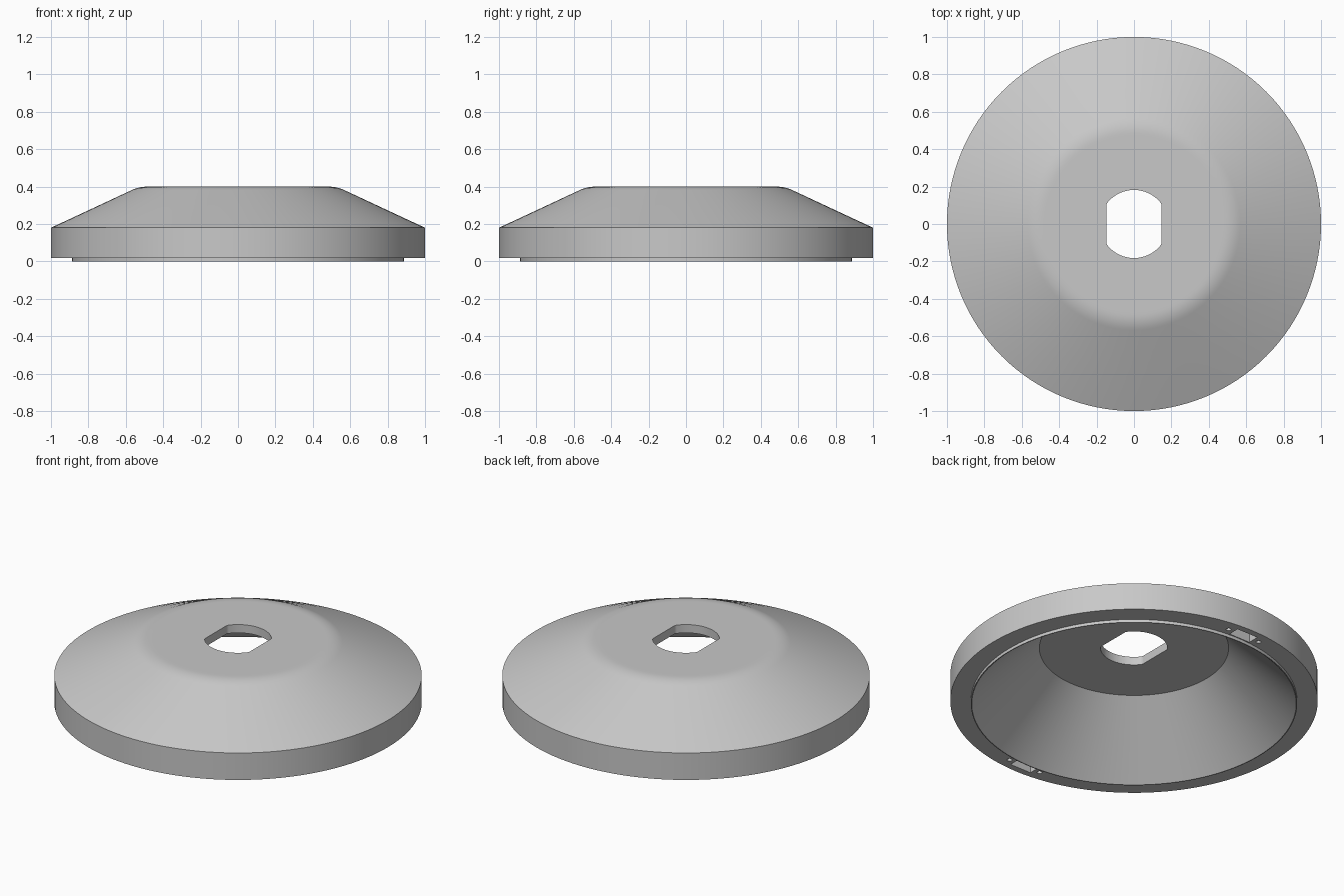
import bpy
import bmesh
from math import sin, cos, tan, pi, radians
from mathutils import Matrix, Vector

if "Cube" in bpy.data.objects:
    bpy.data.objects.remove(bpy.data.objects["Cube"], do_unlink=True)

SEGMENTS = 128
SLOPE = radians(25)

grey = bpy.data.materials.new("plain_grey")
grey.use_nodes = True
COLOUR = (0.58, 0.58, 0.58, 1)
grey.diffuse_color = COLOUR
grey.node_tree.nodes["Principled BSDF"].inputs["Base Color"].default_value = COLOUR


def make_object(name, bm):
    bmesh.ops.recalc_face_normals(bm, faces=bm.faces)
    mesh = bpy.data.meshes.new(name)
    bm.to_mesh(mesh)
    bm.free()
    mesh.materials.append(grey)
    obj = bpy.data.objects.new(name, mesh)
    bpy.context.collection.objects.link(obj)
    return obj


def lathe(name, profile):
    bm = bmesh.new()
    verts = [bm.verts.new((r, 0, z)) for r, z in profile]
    edges = [bm.edges.new(pair) for pair in zip(verts, verts[1:])]
    bmesh.ops.spin(bm, geom=verts + edges, cent=(0, 0, 0), axis=(0, 0, 1),
                   angle=2 * pi, steps=SEGMENTS, use_merge=False)
    bmesh.ops.remove_doubles(bm, verts=bm.verts, dist=1e-5)
    return make_object(name, bm)


def prism(name, outline, bottom, top):
    bm = bmesh.new()
    face = bm.faces.new([bm.verts.new((x, y, bottom)) for x, y in outline])
    result = bmesh.ops.extrude_face_region(bm, geom=[face])
    moved = [v for v in result["geom"] if isinstance(v, bmesh.types.BMVert)]
    bmesh.ops.translate(bm, verts=moved, vec=(0, 0, top - bottom))
    return make_object(name, bm)


def circle(radius, count, cx=0, cy=0):
    return [(cx + radius * cos(2 * pi * i / count), cy + radius * sin(2 * pi * i / count))
            for i in range(count)]


def cut(target, cutter):
    cutter.hide_render = True
    mod = target.modifiers.new("cut", 'BOOLEAN')
    mod.operation = 'DIFFERENCE'
    mod.solver = 'EXACT'
    mod.object = cutter
    bpy.context.view_layer.objects.active = target
    bpy.ops.object.modifier_apply(modifier=mod.name)
    bpy.data.objects.remove(cutter, do_unlink=True)


# Rounded shoulder between the flat top and the conical skirt
FILLET = 0.2
start = 0.528 - FILLET * tan(SLOPE / 2)
shoulder = [(start + FILLET * sin(SLOPE * i / 6), 0.4 - FILLET * (1 - cos(SLOPE * i / 6)))
            for i in range(7)]

# Hollow flange: flat top, skirt, rim, thin lip, inner cone, ceiling
flange = lathe("flange_body", [(0, 0.4), (start - 0.015, 0.4)] + shoulder + [
    (1, 0.18), (1, 0.018), (0.888, 0.018), (0.888, 0), (0.883, 0),
    (0.515, 0.35), (0, 0.35)])

# Shaft hole with two flats
hole = [(max(-0.148, min(0.148, x)), y) for x, y in circle(0.182, 96)]
cut(flange, prism("shaft_hole_cutter", hole, 0.3, 0.45))

# Rectangular pockets and pin holes under the rim, front and back
for side in (-1, 1):
    y = 0.927 * side
    pocket = [(-0.07, y - 0.034), (0.07, y - 0.034), (0.07, y + 0.034), (-0.07, y + 0.034)]
    cut(flange, prism("pocket_cutter", pocket, -0.05, 0.09))
    for x in (-0.106, 0.106):
        cut(flange, prism("pin_hole_cutter", circle(0.014, 16, x, y), -0.05, 0.09))

bpy.ops.object.select_all(action='DESELECT')
flange.select_set(True)
bpy.context.view_layer.objects.active = flange
bpy.ops.object.shade_smooth_by_angle(angle=radians(30))
